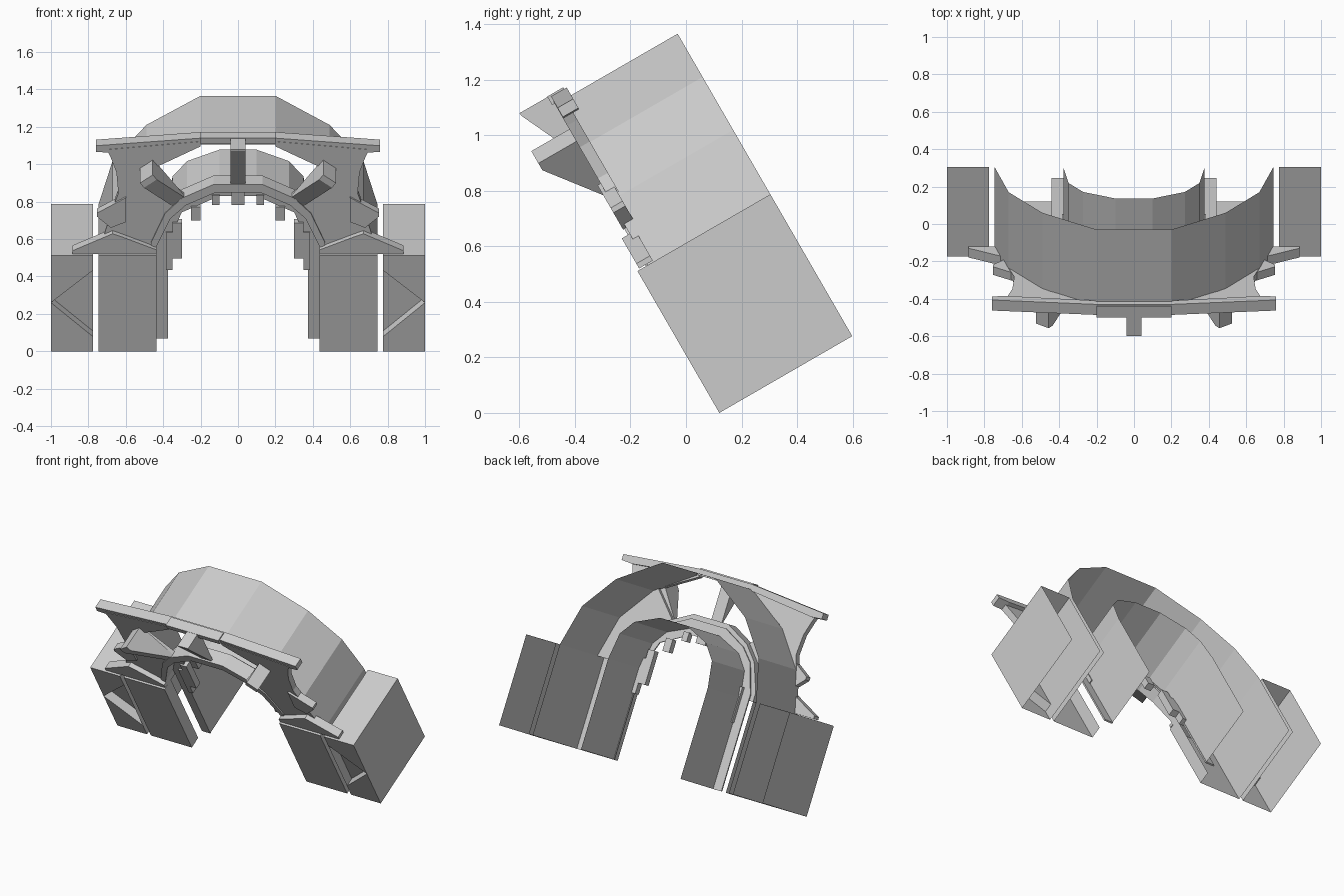
import bpy, bmesh
from math import radians
from mathutils import Matrix, Vector

if "Cube" in bpy.data.objects:
    bpy.data.objects.remove(bpy.data.objects["Cube"])

# Everything is drawn in an upright frame (x, depth, height), then leaned forward 30 degrees
LEAN = Matrix.Translation((0, 0.12, 0)) @ Matrix.Rotation(radians(30), 4, 'X')


def finish(name, bm, mirror):
    bmesh.ops.recalc_face_normals(bm, faces=bm.faces)
    bm.transform(LEAN)
    me = bpy.data.meshes.new(name)
    bm.to_mesh(me)
    bm.free()
    ob = bpy.data.objects.new(name, me)
    bpy.context.collection.objects.link(ob)
    if mirror:
        ob.modifiers.new("mirror", 'MIRROR').use_axis[0] = True
    return ob


def prism(bm, pts, offset):
    """Extrude a closed 3D polygon along an offset vector."""
    face = bm.faces.new([bm.verts.new(p) for p in pts])
    ext = bmesh.ops.extrude_face_region(bm, geom=[face])
    verts = [g for g in ext["geom"] if isinstance(g, bmesh.types.BMVert)]
    bmesh.ops.translate(bm, verts=verts, vec=offset)
    if face.is_valid and len(bm.faces) == len(pts) + 1:  # keep both caps
        bm.faces.new([bm.verts.new(p) for p in pts])
        bmesh.ops.remove_doubles(bm, verts=bm.verts, dist=1e-6)


def slab(name, outline, d0, d1, mirror=True):
    """Front outline (x, height) extruded from depth d0 to d1."""
    bm = bmesh.new()
    prism(bm, [(x, d0, h) for x, h in outline], Vector((0, d1 - d0, 0)))
    return finish(name, bm, mirror)


def box(name, x0, x1, h0, h1, d0, d1, mirror=True):
    return slab(name, [(x0, h0), (x1, h0), (x1, h1), (x0, h1)], d0, d1, mirror)


def panel(name, outline, depth):
    """Single flat face at one depth, mirrored."""
    bm = bmesh.new()
    bm.faces.new([bm.verts.new((x, depth, h)) for x, h in outline])
    finish(name, bm, True)


def sheet(name, path, d0, d1, mirror=True):
    """Open path (x, height) swept from depth d0 to d1 as a thin skin."""
    bm = bmesh.new()
    pairs = [[bm.verts.new((x, d, h)) for d in (d0, d1)] for x, h in path]
    for (a, b), (c, d) in zip(pairs, pairs[1:]):
        bm.faces.new((a, c, d, b))
    finish(name, bm, mirror)


def full(half):
    return half + [(-x, h) for x, h in reversed(half)]


def arch(name, outer, inner, d0, d1):
    """Symmetric arch band from right-hand outer and inner half profiles."""
    slab(name, full(outer) + full(inner)[::-1], d0, d1, False)


def fin(name, a, b, width, reach, blunt, mirror):
    """Wedge along a->b on the front wall, reaching forward at b."""
    pa, pb = Vector((a[0], 0, a[1])), Vector((b[0], 0, b[1]))
    along = (pb - pa).normalized()
    side = Vector((along.z, 0, -along.x)) * width
    front = Vector((0, reach, 0))
    base = Vector((0, 0.06, 0))
    pts = [pa + base, pb + base, pb + front, pb + front - along * blunt]
    bm = bmesh.new()
    prism(bm, [p - side / 2 for p in pts], side)
    finish(name, bm, mirror)


# Legs: front face and short inner return, open at the back and below
panel("leg_front", [(0.435, 0), (0.745, 0), (0.745, 0.59), (0.435, 0.59)], 0)
sheet("leg_return", [(0.435, 0), (0.435, 0.59), (0.745, 0.59)], 0, 0.08)

# Outer blocks: open shells with a triangular recess in the front
sheet("outer_block", [(0.775, 0), (0.775, 0.59), (1, 0.59), (1, 0)], 0, 0.553)
panel("block_front_upper", [(0.775, 0.5), (1, 0.3), (1, 0.59), (0.775, 0.59)], 0)
panel("block_front_lower", [(0.775, 0), (1, 0), (1, 0.3), (0.775, 0.09)], 0)
sheet("block_recess_edge", [(0.775, 0.5), (1, 0.3), (0.775, 0.09)], 0, 0.06)
panel("block_recess_floor", [(0.775, 0.5), (1, 0.3), (0.775, 0.09)], 0.06)

# Outer and inner arch skins, open at the back between them
sheet("leg_outer_side", [(0.745, 0), (0.745, 0.59)], 0, 0.553)
sheet("outer_skin", full([(0.745, 0.59), (0.67, 0.858), (0.49, 1.078), (0.2, 1.258)]),
      0.08, 0.553, False)
sheet("inner_skin", full([(0.378, 0), (0.378, 0.59), (0.35, 0.76), (0.272, 0.855),
                          (0.1, 0.925)]), 0.14, 0.553, False)

# Front rim and raised lip around the opening
arch("inner_rim",
     [(0.44, 0), (0.44, 0.63), (0.37, 0.82), (0.29, 0.9), (0.13, 0.98)],
     [(0.375, 0), (0.375, 0.6), (0.3, 0.78), (0.1, 0.88)], 0.135, 0.145)
arch("front_lip",
     [(0.465, 0.59), (0.465, 0.65), (0.39, 0.83), (0.3, 0.925), (0.13, 1.01)],
     [(0.435, 0.59), (0.435, 0.63), (0.36, 0.8), (0.28, 0.88), (0.12, 0.96)],
     0.035, 0.13)

# Pierced front wall
slab("front_wall",
     [(0.435, 0.59), (0.745, 0.59), (0.67, 0.858), (0.64, 0.95), (0.65, 1.08),
      (0.68, 1.17), (0.7, 1.22), (0.2, 1.27), (0.2, 1.24), (0.46, 1.1),
      (0.29, 0.93), (0.28, 0.88), (0.36, 0.8), (0.435, 0.63)], 0.043, 0.085)

# Brim across the top
arch("brim",
     [(0.76, 1.243), (0.2, 1.29)],
     [(0.76, 1.205), (0.68, 1.2), (0.2, 1.25)], 0.045, 0.11)
box("brim_centre", -0.2, 0.2, 1.262, 1.297, 0.033, 0.1, False)

# Side wings
slab("upper_wing", [(0.6, 0.93), (0.755, 0.835), (0.755, 0.815), (0.68, 0.745),
                    (0.6, 0.78)], 0.03, 0.08)
slab("lower_wing", [(0.435, 0.595), (0.885, 0.595), (0.885, 0.615), (0.67, 0.72),
                    (0.62, 0.7), (0.435, 0.62)], 0.01, 0.067)

# Forward-pointing fins
fin("side_fin", (0.3, 0.875), (0.49, 1.13), 0.085, -0.115, 0.036, True)
fin("centre_fin", (0, 0.98), (0, 1.295), 0.08, -0.083, 0.01, False)

# Blocks lining the inside of the opening
for i, (x0, x1, h0, h1) in enumerate([(0.35, 0.385, 0.43, 0.66), (0.3, 0.35, 0.5, 0.72),
                                      (0.2, 0.25, 0.735, 0.82), (0.1, 0.14, 0.83, 0.89)]):
    box("lining_block_%d" % (i + 1), x0, x1, h0, h1, 0.125, 0.17)
box("keystone", -0.035, 0.035, 0.84, 0.92, 0.11, 0.17, False)
